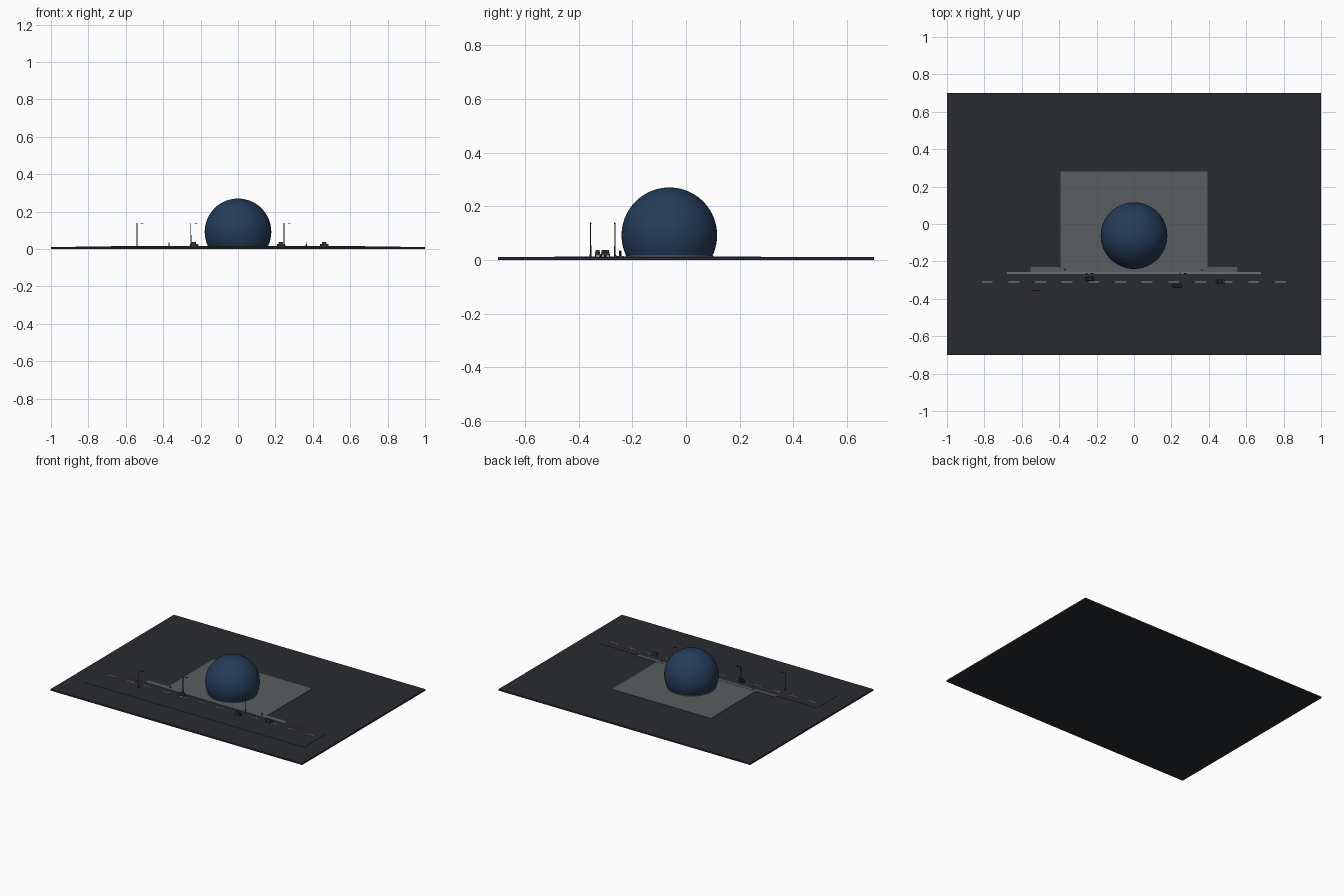
import bpy, bmesh, math
from mathutils import Vector, Matrix

if "Cube" in bpy.data.objects:
    bpy.data.objects.remove(bpy.data.objects["Cube"])


def mat(name, c):
    m = bpy.data.materials.new(name)
    m.diffuse_color = (*c, 1)
    m.use_nodes = True
    m.node_tree.nodes["Principled BSDF"].inputs["Base Color"].default_value = m.diffuse_color
    return m


asphalt = mat("asphalt", (0.022, 0.024, 0.030))
paving = mat("paving", (0.10, 0.11, 0.115))
curb_grey = mat("curb_grey", (0.16, 0.165, 0.165))
glass_blue = mat("dome_blue", (0.018, 0.045, 0.10))
paint = mat("lane_paint", (0.3, 0.3, 0.28))
metal = mat("dark_metal", (0.02, 0.022, 0.025))
car_dark = mat("car_dark", (0.03, 0.035, 0.045))


def add_box(bm, x0, x1, y0, y1, z0, z1, taper=1.0):
    vs = bmesh.ops.create_cube(bm, size=1)["verts"]
    for v in vs:
        k = taper if v.co.z > 0 else 1
        v.co = Vector(((x0 + x1) / 2 + v.co.x * k * (x1 - x0),
                       (y0 + y1) / 2 + v.co.y * k * (y1 - y0),
                       (z0 + z1) / 2 + v.co.z * (z1 - z0)))


def add_cyl(bm, p, r1, r2, h, axis="Z", seg=12):
    rot = Matrix.Rotation(math.pi / 2, 4, "X") if axis == "Y" else Matrix()
    bmesh.ops.create_cone(bm, cap_ends=True, segments=seg, radius1=r1, radius2=r2,
                          depth=h, matrix=Matrix.Translation(p) @ rot)


def finish(name, bm, m, smooth=False):
    me = bpy.data.meshes.new(name)
    bm.to_mesh(me)
    bm.free()
    ob = bpy.data.objects.new(name, me)
    bpy.context.collection.objects.link(ob)
    me.materials.append(m)
    if smooth:
        bpy.ops.object.select_all(action="DESELECT")
        ob.select_set(True)
        bpy.context.view_layer.objects.active = ob
        bpy.ops.object.shade_smooth_by_angle(angle=math.radians(35))
    return ob


def box(name, m, *dims):
    bm = bmesh.new()
    add_box(bm, *dims)
    return finish(name, bm, m)


TOP = 0.011   # ground surface
ROAD = 0.0125  # road surface

# Ground, road, plaza, sidewalk and curb
box("ground_slab", asphalt, -1, 1, -0.7, 0.7, 0, TOP)
box("road", asphalt, -0.87, 0.87, -0.49, -0.25, 0.006, ROAD)
box("plaza", paving, -0.393, 0.393, -0.24, 0.28, 0.006, 0.0135)
box("sidewalk", paving, -0.553, 0.553, -0.257, -0.23, 0.006, 0.0145)
box("curb", curb_grey, -0.68, 0.68, -0.268, -0.257, 0.006, 0.0175)

# Dashed lane line
bm = bmesh.new()
for i in range(12):
    x = -0.785 + i * 0.1425
    add_box(bm, x - 0.029, x + 0.029, -0.313, -0.307, 0.012, 0.0135)
finish("lane_dashes", bm, paint)

# Dome: sphere cut off at the plaza
bm = bmesh.new()
bmesh.ops.create_uvsphere(bm, u_segments=64, v_segments=40, radius=0.178,
                          matrix=Matrix.Translation((0, -0.062, 0.092)))
cut = bmesh.ops.bisect_plane(bm, geom=bm.verts[:] + bm.edges[:] + bm.faces[:],
                             plane_co=(0, 0, 0.010), plane_no=(0, 0, 1), clear_inner=True)
bmesh.ops.holes_fill(bm, edges=[e for e in bm.edges if e.is_boundary], sides=0)
finish("dome", bm, glass_blue, True)

# Base ring of the dome
bm = bmesh.new()
add_cyl(bm, (0, -0.062, 0.0145), 0.164, 0.164, 0.006, seg=64)
finish("dome_base_ring", bm, curb_grey, True)

# Street lamps: pole, arm and head
for i, (x, y) in enumerate([(-0.54, -0.355), (-0.252, -0.265), (0.246, -0.265)]):
    bm = bmesh.new()
    add_cyl(bm, (x, y, 0.016), 0.004, 0.0035, 0.010)
    add_cyl(bm, (x, y, 0.075), 0.0024, 0.0017, 0.128)
    add_box(bm, x, x + 0.024, y - 0.0009, y + 0.0009, 0.1365, 0.138)
    add_box(bm, x + 0.020, x + 0.036, y - 0.003, y + 0.003, 0.134, 0.1375)
    finish(f"street_lamp_{i + 1}", bm, metal, True)

# Cars: body, cabin and wheels
for i, (x, y) in enumerate([(-0.235, -0.294), (0.23, -0.329), (0.462, -0.307)]):
    bm = bmesh.new()
    add_box(bm, x - 0.023, x + 0.023, y - 0.0095, y + 0.0095, 0.0175, 0.028, 0.96)
    add_box(bm, x - 0.014, x + 0.012, y - 0.0085, y + 0.0085, 0.0275, 0.038, 0.78)
    for sx in (-1, 1):
        for sy in (-1, 1):
            add_cyl(bm, (x + sx * 0.014, y + sy * 0.0085, 0.0175), 0.005, 0.005, 0.004, "Y", 16)
    finish(f"car_{i + 1}", bm, car_dark, True)

# Pedestrians on the sidewalk
for i, (x, y) in enumerate([(-0.368, -0.243), (0.365, -0.247)]):
    bm = bmesh.new()
    add_cyl(bm, (x, y, 0.0215), 0.003, 0.0025, 0.016)
    bmesh.ops.create_uvsphere(bm, u_segments=12, v_segments=8, radius=0.0028,
                              matrix=Matrix.Translation((x, y, 0.0322)))
    finish(f"pedestrian_{i + 1}", bm, metal, True)
